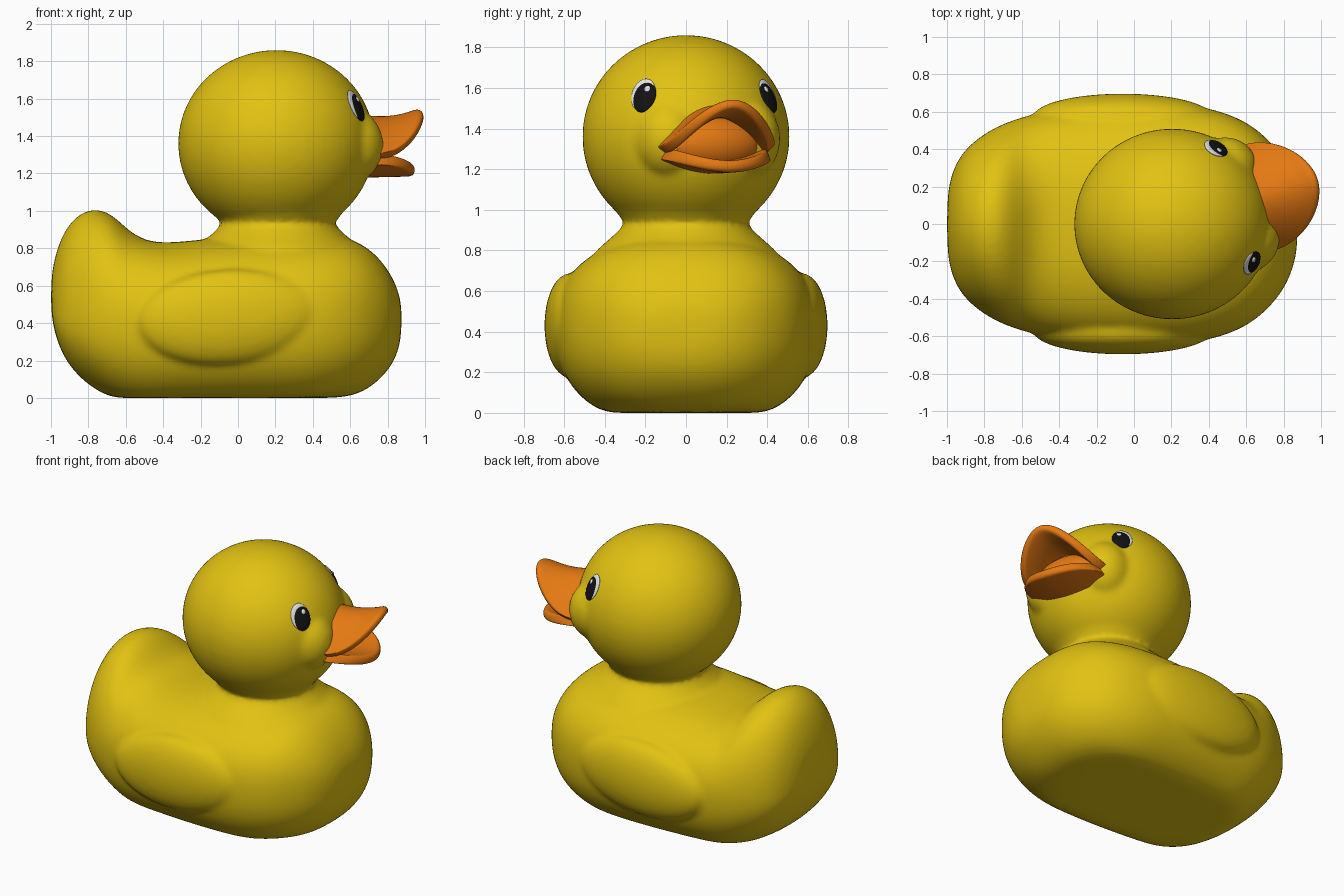
import bpy, bmesh, math
from mathutils import Vector, Matrix

if "Cube" in bpy.data.objects:
    bpy.data.objects.remove(bpy.data.objects["Cube"])


def material(name, rgb, rough=0.5):
    m = bpy.data.materials.new(name)
    m.use_nodes = True
    m.diffuse_color = (*rgb, 1)
    bsdf = m.node_tree.nodes["Principled BSDF"]
    bsdf.inputs["Base Color"].default_value = (*rgb, 1)
    bsdf.inputs["Roughness"].default_value = rough
    return m


YELLOW = material("yellow", (0.76, 0.54, 0.006))
ORANGE = material("orange", (0.78, 0.19, 0.006))
BLACK = material("black", (0.006, 0.006, 0.006))
WHITE = material("white", (0.8, 0.8, 0.8))

HEAD = Vector((0.205, 0, 1.36))
TURN = math.radians(17)
HEAD_FRAME = Matrix.Translation((HEAD.x, 0, 0)) @ Matrix.Rotation(TURN, 4, 'Z')


def finish(bm, name, mat):
    bmesh.ops.recalc_face_normals(bm, faces=bm.faces)
    me = bpy.data.meshes.new(name)
    bm.to_mesh(me)
    bm.free()
    me.materials.append(mat)
    me.shade_smooth()
    ob = bpy.data.objects.new(name, me)
    bpy.context.collection.objects.link(ob)
    return ob


def ellipsoid(name, mat, matrix, radii, seg=48):
    bm = bmesh.new()
    m = matrix @ Matrix.Diagonal((*radii, 1))
    bmesh.ops.create_uvsphere(bm, u_segments=seg, v_segments=seg // 2, radius=1, matrix=m)
    return finish(bm, name, mat)


def loft(name, mat, rings, capped=True):
    bm = bmesh.new()
    loops = [[bm.verts.new(p) for p in ring] for ring in rings]
    n = len(loops[0])
    for a, b in zip(loops, loops[1:]):
        for i in range(n):
            j = (i + 1) % n
            bm.faces.new((a[i], a[j], b[j], b[i]))
    if capped:
        bm.faces.new(loops[0])
        bm.faces.new(loops[-1])
    return finish(bm, name, mat)


def apply_all(ob):
    bpy.ops.object.select_all(action='DESELECT')
    ob.select_set(True)
    bpy.context.view_layer.objects.active = ob
    bpy.ops.object.convert(target='MESH')


def power(c, n):
    return math.copysign(abs(c) ** (2 / n), c)


# Torso and tail: cross-sections along x (x, bottom, top, half width)
STATIONS = [
    (-1.0, .46, .64, .14), (-.98, .34, .76, .26), (-.93, .21, .90, .37),
    (-.85, .11, .99, .45), (-.76, .04, 1.02, .51), (-.67, -.02, .985, .55),
    (-.58, -.06, .89, .58), (-.48, -.08, .835, .60), (-.35, -.08, .83, .62),
    (-.1, -.08, .86, .645), (.15, -.08, .88, .65), (.4, -.08, .88, .63),
    (.6, -.01, .86, .555), (.72, .06, .79, .455), (.81, .15, .68, .34),
    (.86, .25, .57, .21), (.875, .36, .48, .1)]
SIDES = 32


def section(x, low, high, width):
    mid = min(max(.43, low + .05), high - .05)
    top_power = 2.0 if x < -.5 else 2.4
    ring = []
    for i in range(SIDES):
        a = math.tau * i / SIDES
        c, s = math.cos(a), math.sin(a)
        n = top_power if s > 0 else 2.4
        h = high - mid if s > 0 else mid - low
        ring.append((x, width * power(c, n), max(0, mid + h * power(s, n))))
    return ring


body = loft("body", YELLOW, [section(*s) for s in STATIONS])
body.modifiers.new("round", 'SUBSURF').levels = 2
apply_all(body)

# Flared neck, revolved
NECK = [(.5, .72), (.43, .81), (.35, .88), (.31, .92), (.305, .945), (.33, .97), (.36, 1.02)]
neck = loft("neck", YELLOW, [
    [(.215 + r * math.cos(math.tau * i / 48), r * math.sin(math.tau * i / 48), z)
     for i in range(48)] for r, z in NECK])

# Head and cheeks beside the bill
parts = [neck, ellipsoid("head", YELLOW, Matrix.Translation(HEAD), (.525, .51, .5), 64)]
for side in (-1, 1):
    parts.append(ellipsoid("cheek", YELLOW,
                           HEAD_FRAME @ Matrix.Translation((.35, side * .2, 1.35)), (.18, .17, .2)))
    # Raised wing pad
    tilt = Matrix.Translation((-.06, side * .575, .43)) @ Matrix.Rotation(-.07, 4, 'Y')
    parts.append(ellipsoid("wing", YELLOW, tilt, (.48, .122, .255)))

# Fuse the yellow parts into one soft skin
bpy.ops.object.select_all(action='DESELECT')
for ob in parts + [body]:
    ob.select_set(True)
bpy.context.view_layer.objects.active = body
bpy.ops.object.join()
fuse = body.modifiers.new("fuse", 'REMESH')
fuse.mode = 'VOXEL'
fuse.voxel_size = 0.018
fuse.use_smooth_shade = True
soft = body.modifiers.new("soften", 'SMOOTH')
soft.factor = 0.5
soft.iterations = 8
apply_all(body)
body.data.shade_smooth()


# Bill halves: curved shells in the head's frame
def bill(name, back, reach, half_width, height, rim_z, thick):
    rows, cols = 8, 16
    bm = bmesh.new()
    grid = []
    for r in range(rows + 1):
        t = r / rows
        row = []
        for c in range(cols + 1):
            s = math.sin((c / cols - .5) * math.pi)
            u = back + t * (.08 + (reach - .08) * math.sqrt(max(0, 1 - s * s)))
            z = rim_z + (height(t) - rim_z) * (1 - abs(s) ** 1.8)
            row.append(bm.verts.new(HEAD_FRAME @ Vector((u, half_width * s, z))))
        grid.append(row)
    for a, b in zip(grid, grid[1:]):
        for i in range(cols):
            bm.faces.new((a[i], a[i + 1], b[i + 1], b[i]))
    ob = finish(bm, name, ORANGE)
    shell = ob.modifiers.new("thickness", 'SOLIDIFY')
    shell.thickness = thick
    shell.offset = 0
    sub = ob.modifiers.new("round", 'SUBSURF')
    sub.levels = sub.render_levels = 2
    apply_all(ob)
    ob.data.shade_smooth()
    return ob


bill("upper_bill", .41, .405, .275,
     lambda t: 1.51 - .17 * t + .19 * t * t + .01 * math.sin(t * math.pi), 1.29, .055)
bill("lower_bill", .41, .355, .265, lambda t: 1.205 + .008 * t, 1.275, .06)
ellipsoid("mouth", ORANGE, HEAD_FRAME @ Matrix.Translation((.45, 0, 1.325)), (.14, .245, .14))

# Eyes: domes laid on the head (name, colour, inward, up, half width, half height, depth)
LAYERS = [("eye_white", WHITE, -.008, .008, .064, .086, .013),
          ("eye_pupil", BLACK, 0, -.003, .062, .083, .018),
          ("eye_glint", WHITE, .014, .032, .021, .023, .022)]
for side, label in ((-1, "right"), (1, "left")):
    angle = TURN + side * math.radians(42.5)
    aim = Vector((math.cos(angle) * .465, math.sin(angle) * .465, .195)).normalized()
    hit, spot, normal, face = body.ray_cast(HEAD + aim * 2, -aim)
    inward = Vector((0, 0, 1)).cross(aim).normalized() * -side
    up = aim.cross(inward).normalized()
    if up.z < 0:
        up = -up
    for name, mat, du, dv, a, b, d in LAYERS:
        frame = Matrix((inward, up, inward.cross(up))).transposed().to_4x4()
        frame.translation = spot + inward * du + up * dv - aim * .003
        ellipsoid(label + "_" + name, mat, frame, (a, b, d), 32)
